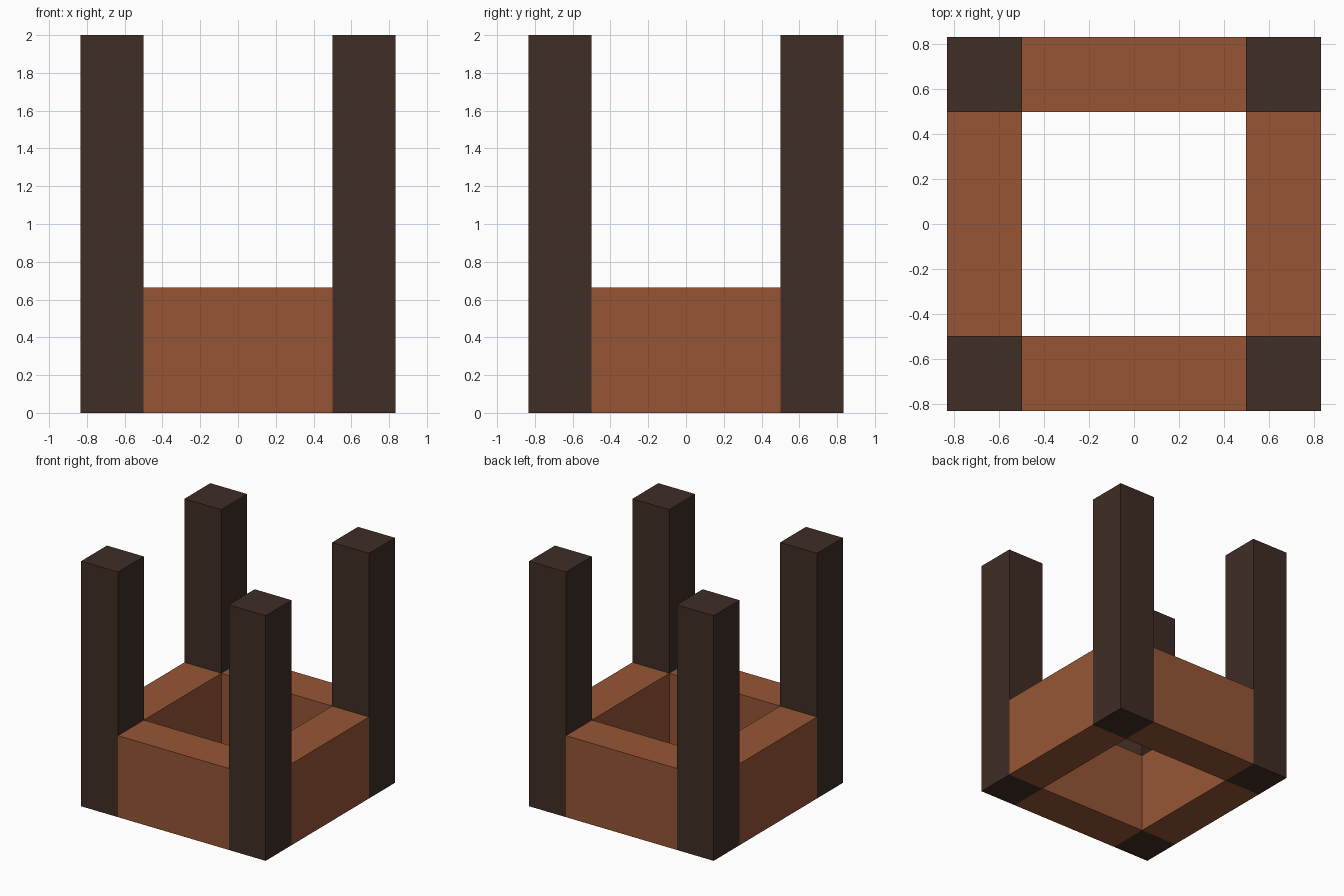
import bpy
import bmesh
from mathutils import Matrix, Vector

cube = bpy.data.objects.get("Cube")
if cube:
    bpy.data.objects.remove(cube, do_unlink=True)

INNER, OUTER = 0.5, 0.833
POST_HEIGHT, RAIL_HEIGHT = 2.0, 0.665
THICK = OUTER - INNER
MID = (INNER + OUTER) / 2


def material(name, color):
    mat = bpy.data.materials.new(name)
    mat.use_nodes = True
    mat.diffuse_color = color
    mat.node_tree.nodes["Principled BSDF"].inputs["Base Color"].default_value = color
    return mat


def box(name, x, y, size, mat):
    """Flat-faced box standing on the ground, centred on x and y."""
    bm = bmesh.new()
    bmesh.ops.create_cube(bm, size=1, matrix=Matrix.Diagonal((*size, 1)))
    bmesh.ops.translate(bm, verts=bm.verts, vec=Vector((0, 0, size[2] / 2)))
    mesh = bpy.data.meshes.new(name)
    bm.to_mesh(mesh)
    bm.free()
    mesh.materials.append(mat)
    obj = bpy.data.objects.new(name, mesh)
    obj.location = (x, y, 0)
    bpy.context.collection.objects.link(obj)


dark_wood = material("dark_wood", (0.050, 0.026, 0.018, 1))
warm_wood = material("warm_wood", (0.305, 0.091, 0.036, 1))

# Tall corner posts
for side, sx in (("left", 1), ("right", -1)):
    for end, sy in (("front", -1), ("back", 1)):
        box(f"{end}_{side}_post", sx * MID, sy * MID,
            (THICK, THICK, POST_HEIGHT), dark_wood)

# Low rails joining the posts, open in the middle
for end, sy in (("front", -1), ("back", 1)):
    box(f"{end}_rail", 0, sy * MID, (2 * INNER, THICK, RAIL_HEIGHT), warm_wood)
for side, sx in (("left", 1), ("right", -1)):
    box(f"{side}_rail", sx * MID, 0, (THICK, 2 * INNER, RAIL_HEIGHT), warm_wood)
